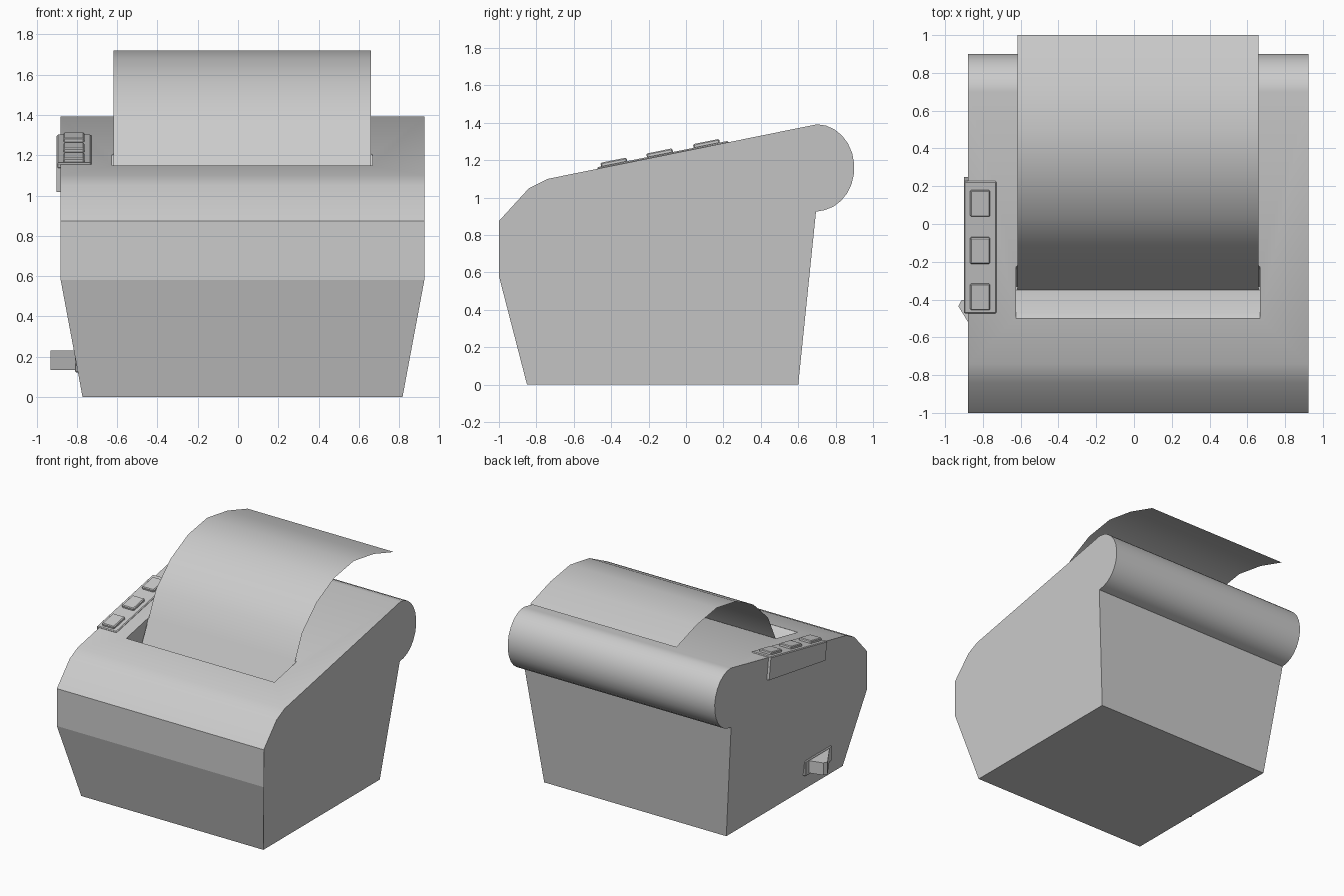
import bpy, bmesh, math
from mathutils import Matrix, Vector

if "Cube" in bpy.data.objects:
    bpy.data.objects.remove(bpy.data.objects["Cube"])

grey = bpy.data.materials.new("plain grey")
grey.use_nodes = True
colour = (0.6, 0.6, 0.6, 1)
grey.diffuse_color = colour
grey.node_tree.nodes["Principled BSDF"].inputs["Base Color"].default_value = colour

MID = 0.0225                      # centre of the case in x
SLOPE = math.atan2(0.29, 1.44)    # tilt of the lid


def lid_z(y):
    return 1.1 + (y + 0.74) * math.tan(SLOPE)


def finish(name, bm, recalc=True):
    if recalc:
        bmesh.ops.recalc_face_normals(bm, faces=bm.faces)
    mesh = bpy.data.meshes.new(name)
    bm.to_mesh(mesh)
    bm.free()
    mesh.materials.append(grey)
    obj = bpy.data.objects.new(name, mesh)
    bpy.context.collection.objects.link(obj)
    return obj


def smooth(obj, degrees=32):
    bpy.ops.object.select_all(action='DESELECT')
    bpy.context.view_layer.objects.active = obj
    obj.select_set(True)
    bpy.ops.object.shade_smooth_by_angle(angle=math.radians(degrees))


def extrude_x(name, profile, x0, x1, caps=True):
    """Sweep a (y, z) profile from x0 to x1."""
    bm = bmesh.new()
    a, b = ([bm.verts.new((x, y, z)) for y, z in profile] for x in (x0, x1))
    n = len(profile)
    for i in range(n if caps else n - 1):
        j = (i + 1) % n
        bm.faces.new((a[i], a[j], b[j], b[i]))
    if caps:
        bm.faces.new(a)
        bm.faces.new(b)
    return finish(name, bm, caps)


def block(name, size, centre, tilt=0, bevel=0.006):
    bm = bmesh.new()
    bmesh.ops.create_cube(bm, size=1)
    bmesh.ops.scale(bm, vec=size, verts=bm.verts)
    bmesh.ops.bevel(bm, geom=bm.edges[:], offset=bevel, segments=1, affect='EDGES')
    bmesh.ops.transform(bm, verts=bm.verts,
                        matrix=Matrix.Translation(Vector(centre)) @ Matrix.Rotation(tilt, 4, 'X'))
    return finish(name, bm)


# Case: side profile with a rounded roll housing at the rear
profile = [(-0.85, 0), (0.6, 0), (0.695, 0.925)]
for k in range(13):
    t = math.radians(-78 + k * 14)
    profile.append((0.70 + 0.2 * math.cos(t), 1.16 + 0.232 * math.sin(t)))
profile += [(-0.74, 1.1), (-0.84, 1.05), (-1, 0.875), (-1, 0.58)]
case = extrude_x("case", profile, MID - 0.9025, MID + 0.9025)
for v in case.data.vertices:      # narrow the foot
    if v.co.z < 0.01:
        v.co.x = MID + (v.co.x - MID) * 0.88

# Paper slot cut into the lid
cutter = extrude_x("slot_cutter", [(-0.5, 1.148), (-0.47, 1.13), (-0.35, 0.96), (-0.33, 0.96),
                                   (-0.225, 1.205), (-0.225, 1.4), (-0.5, 1.4)], -0.625, 0.668)
cut = case.modifiers.new("slot", 'BOOLEAN')
cut.object = cutter
cut.operation = 'DIFFERENCE'
cut.solver = 'EXACT'
bpy.context.view_layer.objects.active = case
bpy.ops.object.modifier_apply(modifier="slot")
bpy.data.objects.remove(cutter)
smooth(case)
for f in case.data.polygons:      # keep front, back, base and sides flat
    if f.center.z < 0.85 or abs(f.normal.x) > 0.9:
        f.use_smooth = False

# Paper sheet curling up and backwards
paper = extrude_x("paper", [(-0.35, 0.97), (-0.235, 1.2), (-0.14, 1.4), (0.04, 1.57), (0.26, 1.68),
                            (0.5, 1.72), (0.75, 1.68), (1, 1.6)], -0.617, 0.66, caps=False)
smooth(paper)

# Control panel wrapped over the lid edge, with its buttons
block("control_panel", (0.172, 0.715, 0.03), (-0.814, -0.122, lid_z(-0.122) - 0.006), SLOPE)
flap = extrude_x("panel_flap", [(y, lid_z(y) + h) for y, h in
                                ((-0.472, 0), (0.228, 0), (0.25, -0.17), (-0.45, -0.14))], -0.9, -0.87)
for y in (0.11, -0.14, -0.385):
    block("panel_button", (0.105, 0.142, 0.03), (-0.815, y, lid_z(y) + 0.014), SLOPE)

# Power switch: bezel and rocker low on the side
bezel = block("switch_bezel", (0.03, 0.33, 0.12), (-0.795, -0.5, 0.182))
bm = bmesh.new()
outline = [(-0.78, -0.37), (-0.915, -0.405), (-0.93, -0.435), (-0.805, -0.64), (-0.78, -0.64)]
low, high = ([bm.verts.new((x, y, z)) for x, y in outline] for z in (0.135, 0.232))
bm.faces.new(low)
bm.faces.new(high)
for i in range(len(outline)):
    j = (i + 1) % len(outline)
    bm.faces.new((low[i], low[j], high[j], high[i]))
finish("switch_rocker", bm)
